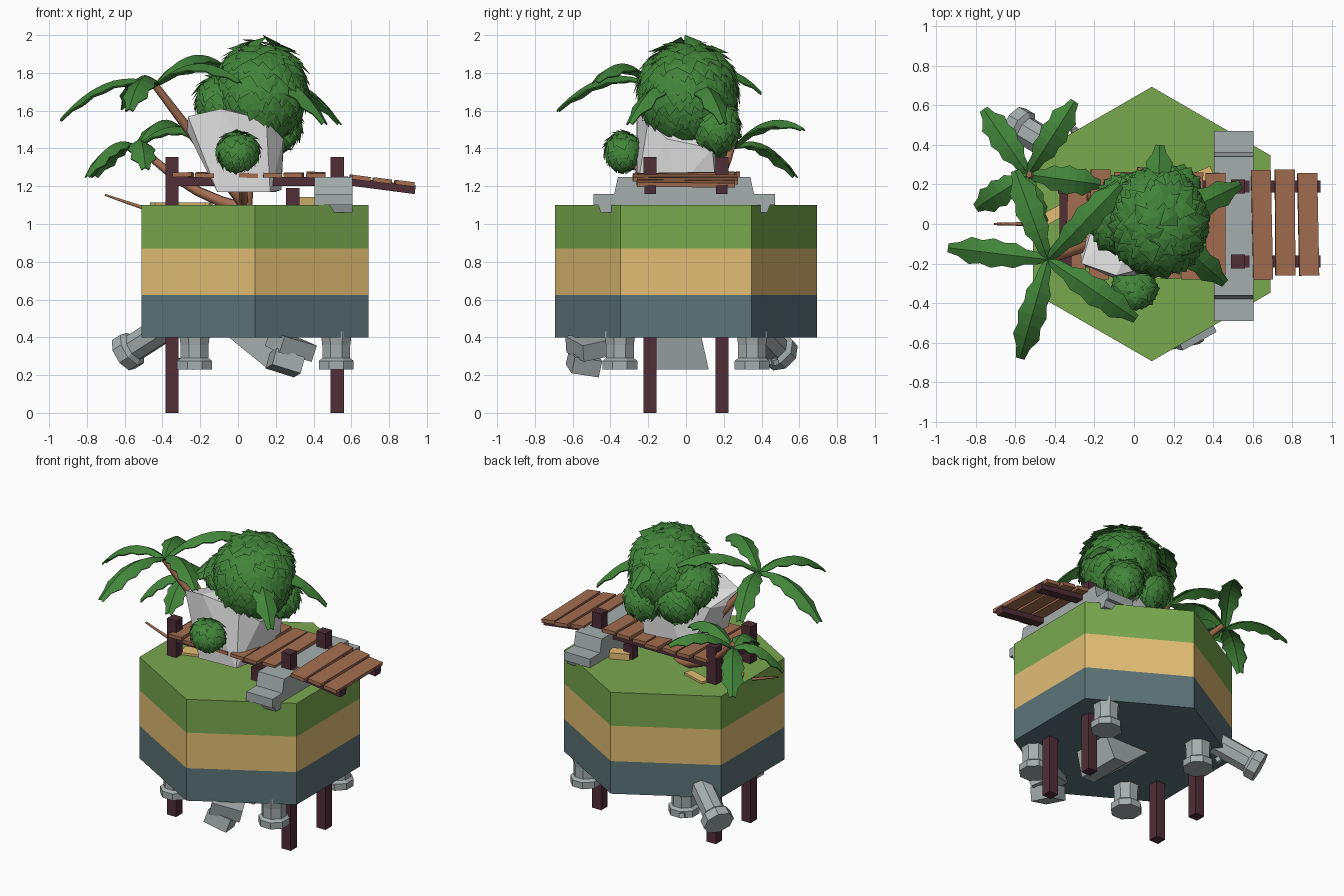
import bpy, bmesh, math, random
from mathutils import Vector, Matrix

if "Cube" in bpy.data.objects:
    bpy.data.objects.remove(bpy.data.objects["Cube"])

random.seed(4)
V = Vector


def mat(name, r, g, b):
    m = bpy.data.materials.new(name)
    lin = [((c / 255 + 0.055) / 1.055) ** 2.4 for c in (r, g, b)]
    m.diffuse_color = (*lin, 1)
    m.use_nodes = True
    m.node_tree.nodes["Principled BSDF"].inputs["Base Color"].default_value = m.diffuse_color
    return m


GRASS = mat("grass green", 122, 168, 79)
SAND = mat("sand", 226, 190, 116)
SLATE = mat("slate blue", 92, 115, 119)
STONE = mat("ruin stone", 165, 175, 174)
ROCK = mat("pale rock", 222, 222, 222)
PLANK = mat("plank brown", 164, 110, 80)
PLUM = mat("dark timber", 80, 46, 56)
LEAF = mat("leaf green", 66, 132, 58)


def finish(name, bm, m):
    me = bpy.data.meshes.new(name)
    bm.to_mesh(me)
    bm.free()
    me.materials.append(m)
    ob = bpy.data.objects.new(name, me)
    bpy.context.collection.objects.link(ob)
    return ob


def box(name, c, s, m, rot=(0, 0, 0)):
    bm = bmesh.new()
    bmesh.ops.create_cube(bm, size=1)
    for v in bm.verts:
        v.co = V((v.co.x * s[0], v.co.y * s[1], v.co.z * s[2]))
    ob = finish(name, bm, m)
    ob.location, ob.rotation_euler = c, rot
    return ob


def lathe(name, prof, n, m, loc=(0, 0, 0), axis=(0, 0, 1), turn=0.0):
    """Faceted turned solid; prof is a list of (radius, height)."""
    bm = bmesh.new()
    rings = [[bm.verts.new((r * math.cos(turn + math.tau * i / n),
                            r * math.sin(turn + math.tau * i / n), z)) for i in range(n)]
             for r, z in prof]
    for a, b in zip(rings, rings[1:]):
        for i in range(n):
            bm.faces.new((a[i], a[(i + 1) % n], b[(i + 1) % n], b[i]))
    bm.faces.new(rings[0][::-1])
    bm.faces.new(rings[-1])
    q = V((0, 0, 1)).rotation_difference(V(axis)).to_matrix().to_4x4()
    bm.transform(Matrix.Translation(loc) @ q)
    return finish(name, bm, m)


def hull(name, pts, m):
    bm = bmesh.new()
    for p in pts:
        bm.verts.new(p)
    bmesh.ops.convex_hull(bm, input=bm.verts)
    junk = [v for v in bm.verts if not v.link_faces]
    bmesh.ops.delete(bm, geom=junk, context='VERTS')
    return finish(name, bm, m)


def bezier(a, c, b, t):
    return a * (1 - t) ** 2 + c * 2 * t * (1 - t) + b * t * t


def frond(name, a, b, lift=0.12, width=0.068, n=9):
    """Arched, folded palm leaf with a ragged edge and blunt tip."""
    a, b = V(a), V(b)
    c = (a + b) / 2 + V((0, 0, lift))
    side = (b - a).cross(V((0, 0, 1))).normalized()
    bm = bmesh.new()
    rows = []
    for i in range(n + 1):
        t = i / n
        p = bezier(a, c, b, t)
        w = width * min(1, 0.22 + 1.9 * t) * min(1, 0.3 + 2.8 * (1 - t))
        w *= 1.1 if i % 2 else 0.86
        rows.append([bm.verts.new(p + side * w * k - V((0, 0, abs(k) * w * 0.55)))
                     for k in (-1, 0, 1)])
    for r, s in zip(rows, rows[1:]):
        for k in (0, 1):
            bm.faces.new((r[k], r[k + 1], s[k + 1], s[k]))
    ob = finish(name, bm, LEAF)
    sol = ob.modifiers.new("thickness", 'SOLIDIFY')
    sol.thickness = 0.008


def trunk(name, a, c, b, r0, r1, n=5):
    """Tapered trunk along a bent path."""
    a, c, b = V(a), V(c), V(b)
    cu = bpy.data.curves.new(name, 'CURVE')
    cu.dimensions = '3D'
    cu.bevel_depth, cu.bevel_resolution, cu.use_fill_caps = 1, 1, True
    sp = cu.splines.new('POLY')
    sp.points.add(n)
    for i, p in enumerate(sp.points):
        p.co = (*bezier(a, c, b, i / n), 1)
        p.radius = r0 + (r1 - r0) * i / n
    cu.materials.append(PLANK)
    bpy.context.collection.objects.link(bpy.data.objects.new(name, cu))


def bush(name, c, rad, count, size):
    """Ellipsoid core covered with overlapping hanging leaves."""
    c, rad = V(c), V(rad)
    bm = bmesh.new()
    bmesh.ops.create_icosphere(bm, subdivisions=2, radius=1)
    for v in bm.verts:
        v.co = c + v.co * rad * 0.93
    for i in range(count):
        z = 1 - 2 * (i + 0.5) / count
        h, a = math.sqrt(1 - z * z), i * 2.39996
        n = V((h * math.cos(a), h * math.sin(a), z))
        p = c + n * rad * random.uniform(0.92, 0.98)
        j = V((random.uniform(-.4, .4), random.uniform(-.4, .4), -1))
        t = (j - n * j.dot(n)).normalized()
        s = n.cross(t)
        l = size * random.uniform(0.8, 1.25)
        q = [p - t * l * .4, p + s * l * .5 + n * l * .06, p + t * l * .7 + n * l * .22,
             p - s * l * .5 + n * l * .06, p + n * l * .16 + t * l * .1]
        q = [bm.verts.new(x) for x in q]
        for k in range(4):
            bm.faces.new((q[k], q[(k + 1) % 4], q[4]))
    finish(name, bm, LEAF)


# Layered hexagonal island
for nm, z0, z1, m in (("slate_layer", .40, .625, SLATE), ("sand_layer", .625, .87, SAND),
                      ("grass_layer", .87, 1.1, GRASS)):
    lathe(nm, [(.693, z0), (.693, z1)], 6, m, (.09, 0, 0), turn=math.pi / 6)

# Sunken ruin columns, one of them fallen
for x in (-.23, .52):
    for y in (-.35, .35):
        lathe("column", [(.1, .23), (.1, .275), (.08, .29), (.08, .36), (.086, .4), (.086, .43)],
              8, STONE, (x, y, 0), turn=math.pi / 8)
lathe("fallen_column", [(.1, 0), (.1, .06), (.076, .08), (.076, .32)], 8, STONE,
      (-.605, .505, .31), (.75, -.45, .48))

# Stepped lintel on the right
prof = [(-.45, 1.06), (.43, 1.06), (.445, 1.1), (.47, 1.1), (.47, 1.16), (.36, 1.16), (.34, 1.25),
        (-.36, 1.25), (-.38, 1.16), (-.49, 1.16), (-.49, 1.1), (-.465, 1.1)]
bm = bmesh.new()
f = bm.faces.new([bm.verts.new((.405, y, z)) for y, z in prof])
ext = bmesh.ops.extrude_face_region(bm, geom=[f])["geom"]
bmesh.ops.translate(bm, verts=[g for g in ext if isinstance(g, bmesh.types.BMVert)], vec=(.2, 0, 0))
bmesh.ops.recalc_face_normals(bm, faces=bm.faces)
finish("lintel", bm, STONE)

# Broken stone under the island
hull("broken_slab", [(-.06, -.2, .41), (-.06, .08, .41), (.3, -.2, .41), (.3, .08, .41),
                     (.16, -.2, .23), (.16, .12, .23), (.26, -.2, .23), (.26, .12, .23)], STONE)
box("rubble_upper", (.28, -.51, .355), (.2, .18, .09), STONE, (.2, .25, .5))
box("rubble_lower", (.25, -.54, .265), (.16, .15, .09), STONE, (-.15, .3, .2))
for x, y, z in ((-.3, .47, .27), (-.25, .42, .25)):
    box("stone_chip", (x, y, z), (.035, .03, .03), STONE, (.3, .2, .4))

# Jetty posts, beams and planks
for y in (-.19, .19):
    for x in (-.35, .525):
        box("post", (x, y, .677), (.07, .07, 1.355), PLUM)
    box("short_post", (.29, y, 1.14), (.07, .06, .1), PLUM)
    box("beam", (.09, y, 1.225), (.9, .06, .045), PLUM)
    box("ramp_beam", (.73, y, 1.208), (.42, .06, .045), PLUM, (0, .13, 0))
box("cross_beam", (-.35, 0, 1.22), (.055, .42, .05), PLUM)
for i in range(11):
    x = -.29 + i * .117
    if i == 7:
        continue
    drop = max(0, x - .52) * .13
    box("plank", (x, random.uniform(-.012, .012), 1.26 - drop),
        (.1, random.uniform(.51, .56), .024), PLANK,
        (random.uniform(-.02, .02), .13 if x > .55 else random.uniform(-.05, .05),
         random.uniform(-.03, .03)))

# Pale boulder
hull("boulder", [(-.265, -.2, 1.57), (-.09, -.26, 1.61), (-.27, -.15, 1.49), (-.2, .02, 1.5),
                 (.1, .15, 1.6), (.15, -.2, 1.55), (.24, -.1, 1.45), (.24, .14, 1.4),
                 (-.11, -.27, 1.17), (.17, -.26, 1.17), (.23, -.05, 1.18), (.2, .16, 1.17),
                 (-.08, .12, 1.17)], ROCK)

# Sand slabs on the grass
box("sand_slab", (-.26, -.1, 1.105), (.16, .1, .02), SAND, (0, 0, .3))
box("sand_slab", (-.4, .05, 1.105), (.12, .06, .02), SAND, (0, 0, .5))
box("sand_slab", (-.23, .21, 1.105), (.18, .06, .02), SAND, (0, 0, -.3))
box("sand_slab", (.34, .23, 1.12), (.13, .08, .045), SAND, (0, 0, .4))

# Trunks and roots
trunk("tall_palm_trunk", (.04, 0, 1.1), (-.2, -.1, 1.42), (-.435, -.18, 1.73), .036, .02)
trunk("low_palm_trunk", (.04, .04, 1.08), (-.3, .18, 1.16), (-.53, .25, 1.43), .034, .018)
trunk("bush_trunk", (.04, 0, 1.08), (.06, 0, 1.4), (.12, 0, 1.7), .04, .03)
trunk("side_trunk", (.03, 0, 1.1), (.03, -.2, 1.2), (0, -.33, 1.38), .025, .015)
trunk("root", (-.42, 0, 1.06), (-.58, 0, 1.11), (-.705, 0, 1.155), .013, .006)

# Palm crowns
crowns = {
    "tall_palm_leaf": ((-.435, -.18, 1.74), .2, [(-.94, -.12, 1.56), (-.576, -.68, 1.61),
                       (.01, -.48, 1.76), (-.07, .2, 1.84), (-.6, .27, 1.62)]),
    "low_palm_leaf": ((-.535, .25, 1.41), .17, [(-.76, .58, 1.26), (-.3, .62, 1.51),
                      (-.8, .08, 1.26), (-.49, -.06, 1.3), (-.17, .2, 1.45)]),
    "bush_palm_leaf": ((.12, 0, 1.74), .2, [(.54, .2, 1.54), (.46, -.3, 1.54), (.13, .4, 1.7)]),
}
for nm, (c, lift, tips) in crowns.items():
    for tip in tips:
        frond(nm, c, tip, lift)

# Leafy bushes
bush("main_bush", (.12, .01, 1.70), (.245, .265, .272), 380, .095)
bush("bush_left_lobe", (-.08, .03, 1.65), (.14, .17, .15), 130, .085)
bush("bush_back_lobe", (-.02, .14, 1.56), (.15, .1, .14), 110, .085)
bush("bush_right_lobe", (.21, .16, 1.52), (.12, .12, .13), 110, .085)
bush("small_bush", (0, -.33, 1.385), (.112, .095, .105), 110, .06)
